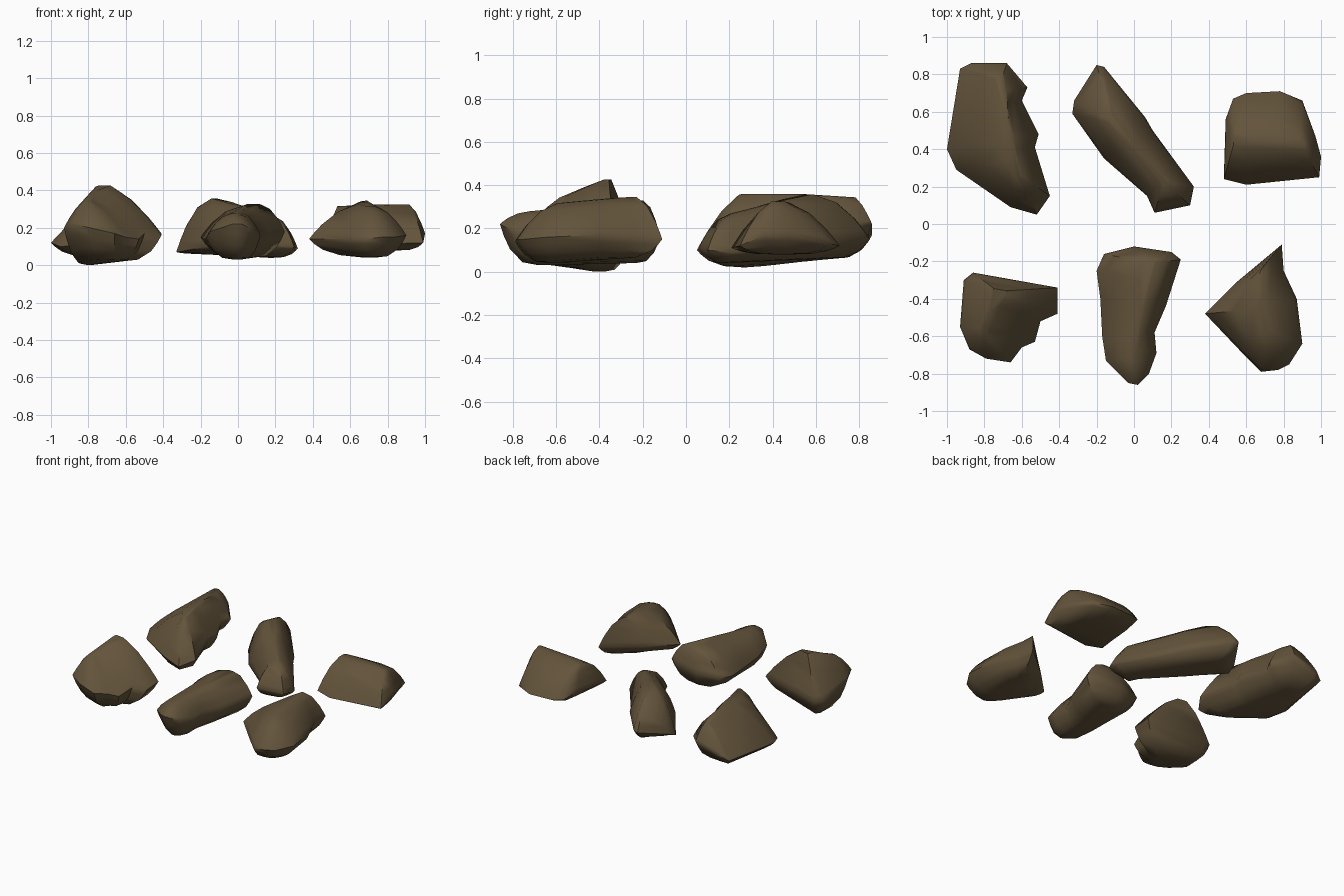
import bpy
import bmesh
import math
from mathutils import Vector

default_cube = bpy.data.objects.get("Cube")
if default_cube:
    bpy.data.objects.remove(default_cube, do_unlink=True)

# Single earthy stone colour
stone = bpy.data.materials.new("brown_stone")
stone.use_nodes = True
stone_colour = (0.125, 0.088, 0.044, 1)
stone.diffuse_color = stone_colour
shader = stone.node_tree.nodes["Principled BSDF"]
shader.inputs["Base Color"].default_value = stone_colour
shader.inputs["Roughness"].default_value = 0.9


def nearest_on_segment(point, start, end):
    """Closest point, in plan, on the segment from start to end."""
    along = (end - start).xy
    amount = (point - start).xy.dot(along) / along.length_squared
    return start.lerp(end, min(max(amount, 0), 1))


def shrink_ring(waist, segment, inward, bulge):
    """Pull the waist towards a ridge or keel along a rounded profile."""
    start, end = (Vector(p) for p in segment)
    rise = 1 - (1 - inward) ** bulge
    ring = []
    for point in waist:
        target = nearest_on_segment(point, start, end)
        moved = point.lerp(target, inward)
        moved.z = point.z + (target.z - point.z) * rise
        ring.append(moved)
    return ring


def make_rock(name, waist, ridge, keel, bulge, belly=3.8):
    """Loft a rock from its keel, out to its waist and in to its ridge."""
    waist = [Vector(p) for p in waist]
    steps = (0.08, 0.22, 0.5, 0.85)
    rings = [shrink_ring(waist, keel, t, belly) for t in reversed(steps)]
    rings.append(waist)
    rings += [shrink_ring(waist, ridge, t, bulge) for t in steps]

    bm = bmesh.new()
    loops = [[bm.verts.new(p) for p in ring] for ring in rings]
    count = len(waist)
    for low, high in zip(loops, loops[1:]):
        for i in range(count):
            j = (i + 1) % count
            bm.faces.new((low[i], low[j], high[j], high[i]))

    # Close both ends along the ridge and keel lines
    for loop, segment in ((loops[0], keel), (loops[-1], ridge)):
        centre = bm.verts.new((Vector(segment[0]) + Vector(segment[1])) / 2)
        for i in range(count):
            bm.faces.new((loop[i], loop[(i + 1) % count], centre))
    bmesh.ops.recalc_face_normals(bm, faces=bm.faces)

    mesh = bpy.data.meshes.new(name)
    bm.to_mesh(mesh)
    bm.free()
    mesh.materials.append(stone)
    rock = bpy.data.objects.new(name, mesh)
    bpy.context.collection.objects.link(rock)
    bpy.ops.object.select_all(action="DESELECT")
    rock.select_set(True)
    bpy.context.view_layer.objects.active = rock
    bpy.ops.object.shade_smooth_by_angle(angle=math.radians(50))


# Back row: broad slab, long leaning wedge, squat ridged block
make_rock(
    "back_right_rock",
    [(-.93, .83, .13), (-.87, .86, .17), (-.68, .86, .22), (-.57, .73, .18),
     (-.6, .66, .16), (-.51, .48, .15), (-.53, .41, .15), (-.45, .15, .13),
     (-.52, .05, .1), (-.66, .09, .12), (-.95, .29, .1), (-1, .4, .12)],
    ridge=[(-.63, .28, .37), (-.71, .77, .35)],
    keel=[(-.66, .3, .02), (-.78, .65, .06)], bulge=1.6)

make_rock(
    "back_middle_rock",
    [(-.2, .85, .15), (-.16, .84, .16), (.06, .57, .13), (.1, .5, .12),
     (.32, .2, .09), (.3, .1, .1), (.11, .06, .11), (.07, .15, .12),
     (-.16, .35, .1), (-.33, .59, .07), (-.32, .66, .1)],
    ridge=[(-.11, .54, .36), (.16, .23, .27)],
    keel=[(-.15, .62, .06), (.17, .18, .04)], bulge=2.4)

make_rock(
    "back_left_rock",
    [(.48, .24, .12), (.49, .56, .16), (.53, .67, .13), (.6, .7, .12),
     (.78, .71, .12), (.9, .66, .13), (.97, .47, .17), (1, .36, .17),
     (.99, .25, .12), (.6, .21, .11)],
    ridge=[(.54, .45, .32), (.9, .42, .33)],
    keel=[(.62, .44, .08), (.85, .45, .08)], bulge=1.9)

# Front row: peaked boulder, rounded log shape, pointed boulder
make_rock(
    "front_right_rock",
    [(-.86, -.26, .13), (-.41, -.34, .17), (-.41, -.48, .16),
     (-.5, -.52, .17), (-.53, -.63, .14), (-.6, -.66, .15),
     (-.66, -.74, .17), (-.79, -.72, .2), (-.88, -.67, .22),
     (-.93, -.55, .2), (-.91, -.3, .13)],
    ridge=[(-.73, -.36, .44), (-.81, -.56, .35)],
    keel=[(-.78, -.4, 0), (-.66, -.52, .02)], bulge=1.6)

make_rock(
    "front_middle_rock",
    [(0, -.12, .16), (.2, -.15, .18), (.25, -.19, .18), (.17, -.44, .15),
     (.11, -.58, .15), (.12, -.69, .16), (.08, -.8, .19), (.02, -.86, .22),
     (-.03, -.85, .22), (-.15, -.73, .18), (-.17, -.6, .15),
     (-.18, -.4, .14), (-.2, -.25, .15), (-.16, -.16, .15)],
    ridge=[(.09, -.21, .33), (-.01, -.7, .28)],
    keel=[(.05, -.25, .04), (0, -.65, .03)], bulge=2.4)

make_rock(
    "front_left_rock",
    [(.79, -.11, .15), (.8, -.25, .16), (.87, -.4, .17), (.9, -.64, .16),
     (.83, -.75, .15), (.77, -.78, .15), (.68, -.79, .14), (.57, -.68, .14),
     (.38, -.48, .14), (.55, -.31, .14)],
    ridge=[(.67, -.25, .35), (.7, -.56, .32)],
    keel=[(.72, -.35, .06), (.7, -.6, .04)], bulge=2.1)
